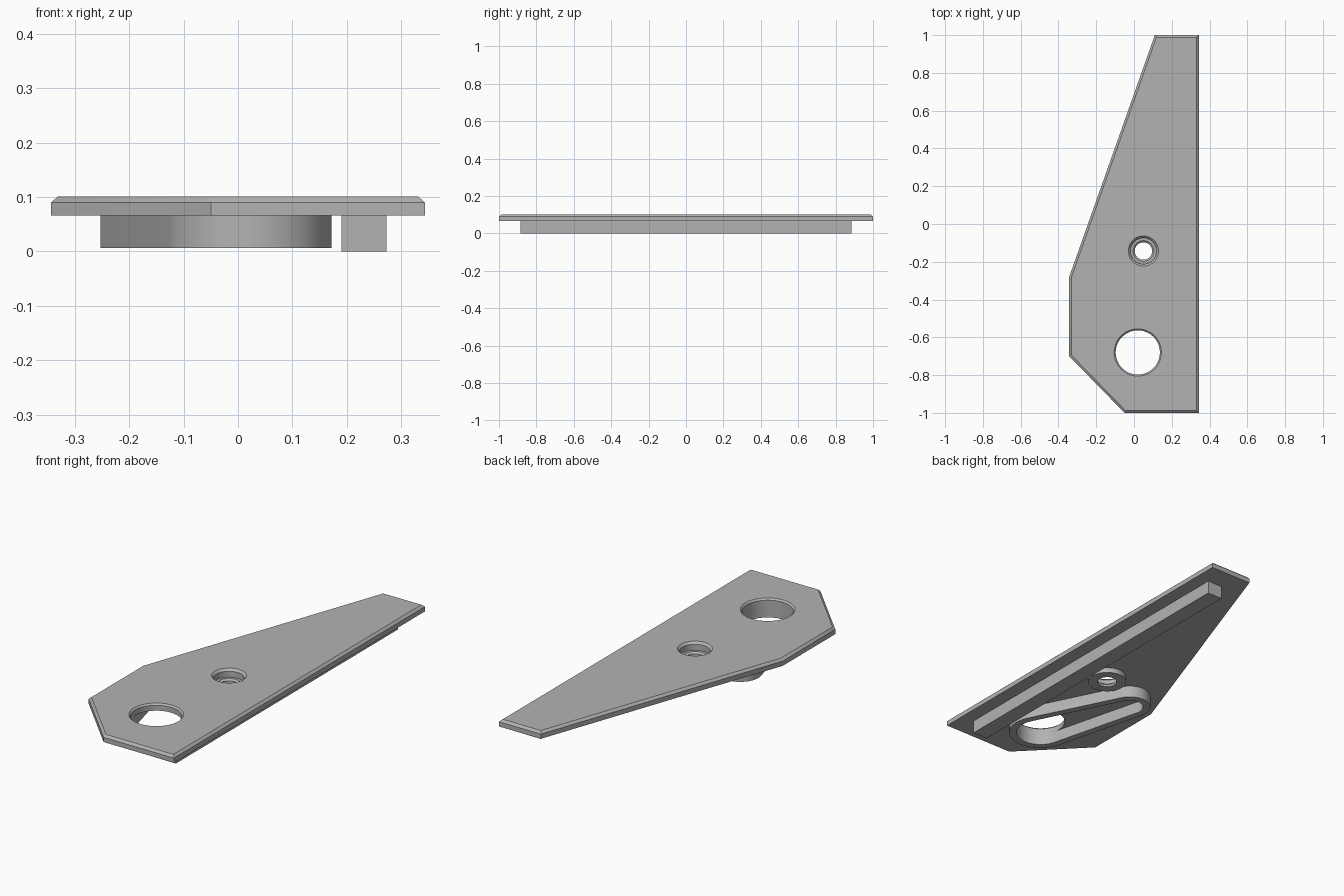
import bpy, bmesh
from math import atan2, acos, cos, sin, pi, hypot
from mathutils import Vector

if "Cube" in bpy.data.objects:
    bpy.data.objects.remove(bpy.data.objects["Cube"], do_unlink=True)

grey = bpy.data.materials.new("mid grey")
grey.use_nodes = True
colour = (0.45, 0.45, 0.45, 1)
grey.diffuse_color = colour
grey.node_tree.nodes["Principled BSDF"].inputs["Base Color"].default_value = colour

TOP, EDGE, UNDER = 0.101, 0.09, 0.066   # plate top, chamfer start, underside


def loft(name, rings, caps=True):
    """Skin a list of (outline, height) rings of equal point count."""
    bm = bmesh.new()
    loops = [[bm.verts.new((x, y, z)) for x, y in pts] for pts, z in rings]
    n = len(loops[0])
    for a, b in zip(loops, loops[1:]):
        for i in range(n):
            j = (i + 1) % n
            bm.faces.new((a[i], a[j], b[j], b[i]))
    if caps:
        bm.faces.new(loops[0][::-1])
        bm.faces.new(loops[-1])
    mesh = bpy.data.meshes.new(name)
    bm.to_mesh(mesh)
    bm.free()
    mesh.materials.append(grey)
    obj = bpy.data.objects.new(name, mesh)
    bpy.context.collection.objects.link(obj)
    return obj


def activate(obj):
    bpy.ops.object.select_all(action="DESELECT")
    obj.select_set(True)
    bpy.context.view_layer.objects.active = obj


def smooth(obj):
    activate(obj)
    bpy.ops.object.shade_smooth_by_angle(angle=pi / 6)


def circle(c, r, n=64):
    return [(c[0] + r * cos(2 * pi * i / n), c[1] + r * sin(2 * pi * i / n)) for i in range(n)]


def inset(pts, d):
    """Move every side of a counter-clockwise outline inwards by d."""
    out = []
    for i, p in enumerate(pts):
        p, a, b = Vector(p), Vector(pts[i - 1]), Vector(pts[(i + 1) % len(pts)])
        u, v = (p - a).normalized(), (b - p).normalized()
        nu, nv = Vector((-u.y, u.x)), Vector((-v.y, v.x))
        out.append(tuple(p + (nu + nv) * d / (1 + nu.dot(nv))))
    return out


def tapered_slot(a, b, ra, rb, n=32):
    """Outline wrapped around two circles of different size."""
    axis = atan2(b[1] - a[1], b[0] - a[0])
    spread = acos((ra - rb) / hypot(b[0] - a[0], b[1] - a[1]))
    pts = []
    for c, r, start, end in ((b, rb, axis - spread, axis + spread),
                             (a, ra, axis + spread, axis + 2 * pi - spread)):
        for i in range(n + 1):
            t = start + (end - start) * i / n
            pts.append((c[0] + r * cos(t), c[1] + r * sin(t)))
    return pts


# Chamfered plate
outline = [(0.343, -1), (0.343, 1), (0.11, 1), (-0.343, -0.28), (-0.343, -0.70), (-0.05, -1)]
plate = loft("plate", [(outline, UNDER), (outline, EDGE), (inset(outline, 0.012), TOP)])

# Chamfered round holes through the plate
large, small = (0.02, -0.68), (0.05, -0.143)
for centre, rim, bore in ((large, 0.125, 0.117), (small, 0.08, 0.069)):
    cutter = loft("hole_cutter", [(circle(centre, bore), 0.03),
                                  (circle(centre, bore), TOP - (rim - bore)),
                                  (circle(centre, rim), TOP),
                                  (circle(centre, rim), TOP + 0.05)])
    cutter.hide_render = True
    cut = plate.modifiers.new("hole", "BOOLEAN")
    cut.operation, cut.solver, cut.object = "DIFFERENCE", "EXACT", cutter
    activate(plate)
    bpy.ops.object.modifier_apply(modifier=cut.name)
    bpy.data.objects.remove(cutter, do_unlink=True)
smooth(plate)

# Screw boss with a stepped seat
boss = loft("screw_boss", [(circle(small, r), z) for r, z in (
    (0.069, UNDER), (0.069, 0.06), (0.055, 0.06), (0.046, 0.052),
    (0.046, 0.04), (0.092, 0.04), (0.092, UNDER))], caps=False)
smooth(boss)

# Tapered slot wall under the plate
far = (-0.153, -0.215)
outer = tapered_slot(large, far, 0.152, 0.1)
inner = tapered_slot(large, far, 0.117, 0.065)
slot = loft("slot_wall", [(inner, UNDER), (inner, 0.006), (outer, 0.006), (outer, UNDER)], caps=False)
smooth(slot)

# Straight guide rail
rail = [(0.19, -0.885), (0.273, -0.885), (0.273, 0.885), (0.19, 0.885)]
loft("guide_rail", [(rail, 0), (rail, UNDER)])
